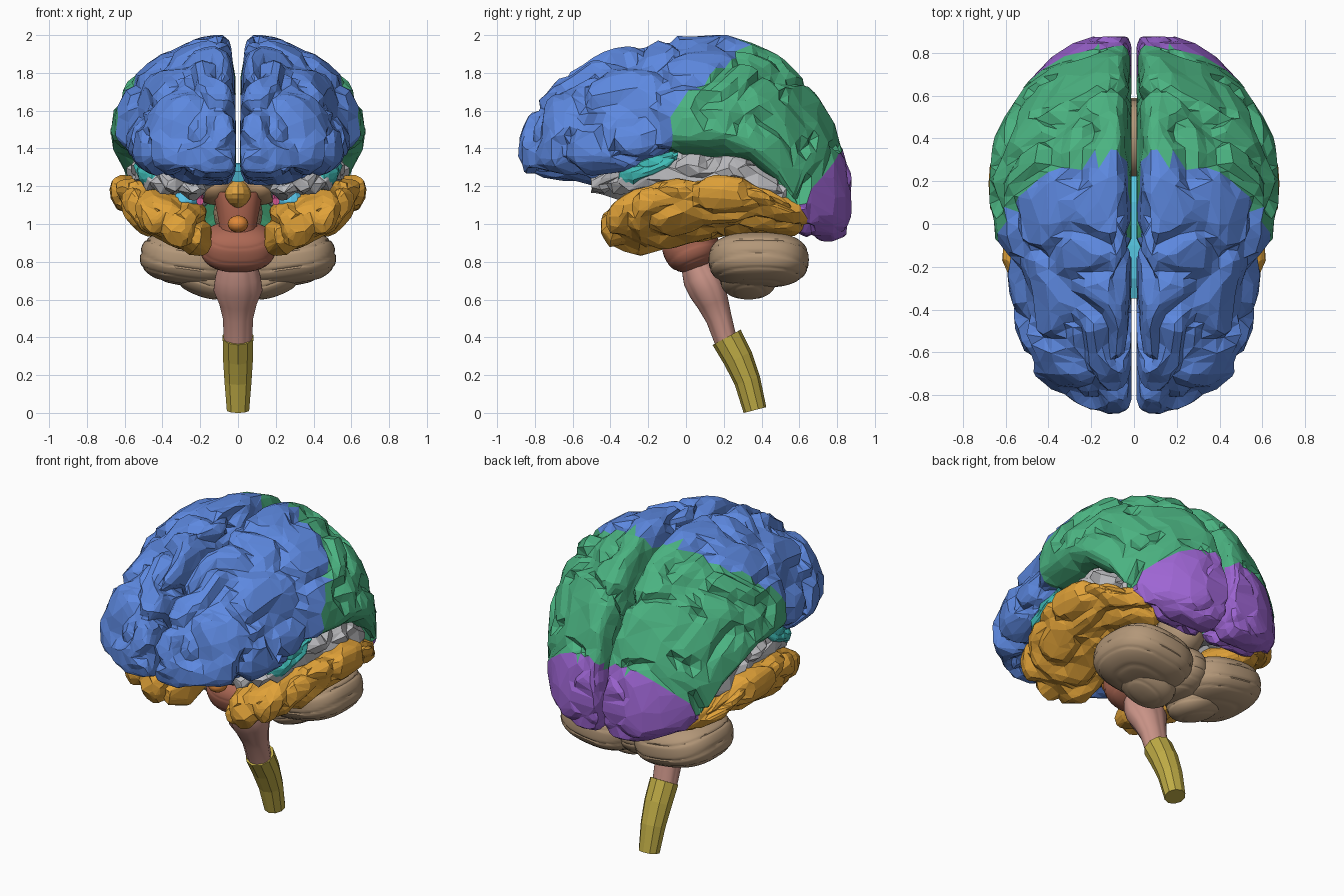
import bpy, bmesh, math
from mathutils import Vector, Matrix, noise

if "Cube" in bpy.data.objects:
    bpy.data.objects.remove(bpy.data.objects["Cube"])


def lerp(table, t):
    """Interpolate the rows of a table keyed by its first column."""
    if t <= table[0][0]:
        return table[0][1:]
    for a, b in zip(table, table[1:]):
        if t <= b[0]:
            f = (t - a[0]) / (b[0] - a[0])
            return [p + (q - p) * f for p, q in zip(a[1:], b[1:])]
    return table[-1][1:]


def finish(bm, name, color=None, smooth=None, mirror=False):
    bmesh.ops.recalc_face_normals(bm, faces=bm.faces)
    mesh = bpy.data.meshes.new(name)
    bm.to_mesh(mesh)
    bm.free()
    ob = bpy.data.objects.new(name, mesh)
    bpy.context.collection.objects.link(ob)
    if smooth:
        mesh.polygons.foreach_set("use_smooth", [True] * len(mesh.polygons))
        mesh.set_sharp_from_angle(angle=math.radians(smooth))
    if color:
        mat = bpy.data.materials.new(name)
        mat.diffuse_color = (*color, 1)
        mat.use_nodes = True
        mat.node_tree.nodes["Principled BSDF"].inputs["Base Color"].default_value = mat.diffuse_color
        mesh.materials.append(mat)
    if mirror:
        ob.modifiers.new("mirror", "MIRROR").use_mirror_merge = False
    return ob


def skin(bm, rings):
    for a, b in zip(rings, rings[1:]):
        for i in range(len(a)):
            j = (i + 1) % len(a)
            bm.faces.new((a[i], a[j], b[j], b[i]))
    bm.faces.new(rings[0])
    bm.faces.new(rings[-1])
    bm.normal_update()


def folded_body(table, ratio, rings=84, segs=64, xmid=None, shear=0.0, low=0.5, depth=0.05, freq=4.2, slope=1.05):
    """Loft rows of (y, x_in, x_out, z_low, z_high), crease it into gyri, reduce to facets."""
    bm = bmesh.new()
    loops = []
    y0, y1 = table[0][0], table[-1][0]
    for r in range(rings + 1):
        y = y0 + (y1 - y0) * (0.5 - 0.5 * math.cos(math.pi * r / rings))
        xi, xo, zb, zt = lerp(table, y)
        xm = xmid if xmid else (xi + xo) / 2
        zc = zb + low * (zt - zb)
        loop = []
        for s in range(segs):
            a = 2 * math.pi * s / segs
            c, n = math.cos(a), math.sin(a)
            x = xm + (xo - xm) * c ** (slope if n > 0 else 0.9) if c > 0 else xm - (xm - xi) * abs(c) ** 0.6
            z = zc + ((zt - zc) if n > 0 else (zc - zb)) * math.copysign(abs(n) ** 0.9, n)
            loop.append(bm.verts.new((x, y, z + shear * (x - xm))))
        loops.append(loop)
    skin(bm, loops)
    bmesh.ops.recalc_face_normals(bm, faces=bm.faces)
    bm.normal_update()
    moves = []
    for v in bm.verts:
        p = Vector((v.co.x, v.co.y * 0.8, v.co.z)) * freq
        p += 0.35 * noise.noise_vector(p * 0.9)
        ridge = min(1, abs(noise.noise(p)) / 0.2)
        fine = noise.noise(p * 2.3 + Vector((7, 3, 1)))
        calm = 0.3 if v.co.y > 0.66 and v.co.z < 1.4 else 1
        moves.append(v.normal * (0.003 - calm * depth * (1 - ridge) + calm * 0.014 * fine))
    for v, m in zip(bm.verts, moves):
        v.co += m
        v.co.x = max(v.co.x, 0.012)
    bmesh.ops.triangulate(bm, faces=bm.faces)
    ob = finish(bm, "temp")
    mod = ob.modifiers.new("facets", "DECIMATE")
    mod.ratio = ratio
    dg = bpy.context.evaluated_depsgraph_get()
    mesh = bpy.data.meshes.new_from_object(ob.evaluated_get(dg))
    out = bmesh.new()
    out.from_mesh(mesh)
    bpy.data.objects.remove(ob)
    return out


def blob(bm, center, radii, power=1.0, tilt=0.0, folds=0, depth=0.05, segs=40, rings=56):
    """Rounded ellipsoid with optional horizontal folds."""
    made = bmesh.ops.create_uvsphere(bm, u_segments=segs, v_segments=rings, radius=1)["verts"]
    turn = Matrix.Rotation(tilt, 3, 'Y')
    for v in made:
        p = v.co.copy()
        g = 0
        if folds:
            g = depth * max(0, 1 - abs(math.sin(folds * (p.z + 0.25 * p.y * p.y))) / 0.3)
        q = Vector([math.copysign(abs(k) ** power, k) * (1 - g) * r for k, r in zip(p, radii)])
        v.co = turn @ q + Vector(center)
    return bm


def tube(name, path, sides, color, flute=0.0, smooth=None, x=0.0, mirror=False):
    """Sweep an oval along rows of (y, z, x radius, depth radius)."""
    bm = bmesh.new()
    loops = []
    for i, (y, z, rx, rd) in enumerate(path):
        a, b = path[max(i - 1, 0)], path[min(i + 1, len(path) - 1)]
        d = Vector((0, b[0] - a[0], b[1] - a[1])).normalized()
        side = Vector((0, -d.z, d.y))
        loop = []
        for s in range(sides):
            t = 2 * math.pi * (s + 0.5) / sides
            k = 1 - flute * max(0, 1 - abs(math.sin(2.5 * (t - math.pi / 2))) / 0.4)
            loop.append(bm.verts.new(Vector((x + rx * k * math.cos(t), y, z)) + side * (rd * k * math.sin(t))))
        loops.append(loop)
    skin(bm, loops)
    return finish(bm, name, color, smooth, mirror)


# Cerebral hemisphere, then its facets are shared out among three lobes
hemi = [(-.88, .05, .12, 1.36, 1.43), (-.855, .015, .22, 1.28, 1.53), (-.8, .012, .33, 1.25, 1.63),
        (-.7, .012, .47, 1.25, 1.745), (-.5, .012, .55, 1.21, 1.88), (-.25, .012, .59, 1.21, 1.96),
        (-.05, .012, .645, 1.33, 1.995), (.2, .012, .68, 1.33, 2.0), (.35, .012, .66, 1.27, 1.96),
        (.5, .012, .6, 1.13, 1.88), (.57, .012, .56, .97, 1.82), (.63, .012, .52, .93, 1.76),
        (.7, .012, .46, .91, 1.67), (.78, .012, .38, .91, 1.53), (.84, .015, .29, .94, 1.37), (.872, .03, .19, 1.03, 1.26)]
central = [(1.2, -.09), (1.52, -.09), (1.6, -.05), (1.68, .03), (1.8, .13), (1.86, .23), (1.92, .3), (2.0, .33)]
back = [(.54, .85), (.62, 1.13), (.83, 1.36), (.9, 1.45)]
cerebrum = folded_body(hemi, 0.22, xmid=0.11, low=0.25, slope=1.4)


def lobe_of(c):
    if c.y > 0.54 and c.z < lerp(back, c.y)[0] + 0.12 * max(0, 0.25 - c.x):
        return 2
    return 0 if c.y < lerp(central, c.z)[0] else 1


lobes = [("frontal_lobes", (.11, .25, .75)), ("parietal_lobes", (.07, .45, .22)), ("occipital_lobes", (.34, .13, .65))]
for i, (name, color) in enumerate(lobes):
    part = cerebrum.copy()
    other = [f for f in part.faces if lobe_of(f.calc_center_median()) != i]
    bmesh.ops.delete(part, geom=other, context='FACES')
    finish(part, name, color, mirror=True)
cerebrum.free()

# Temporal lobes
temporal = [(-.44, .28, .44, .97, 1.08), (-.4, .19, .51, .9, 1.1), (-.25, .14, .58, .87, 1.16),
            (-.1, .14, .63, .9, 1.2), (.1, .18, .67, .95, 1.23), (.3, .22, .67, .97, 1.21),
            (.45, .25, .635, .97, 1.16), (.57, .3, .56, .97, 1.1), (.64, .36, .48, 1.0, 1.07)]
finish(folded_body(temporal, 0.24, rings=50, segs=44, shear=0.34, depth=0.035, slope=0.7),
       "temporal_lobes", (.75, .36, .04), mirror=True)

# Insula in the lateral fissure, and the teal fold at its front
insula = [(-.5, .2, .38, 1.17, 1.24), (-.3, .15, .5, 1.13, 1.36), (0, .1, .57, 1.12, 1.42),
          (.3, .1, .6, 1.1, 1.42), (.5, .15, .54, 1.05, 1.3), (.62, .22, .4, 1.1, 1.22)]
finish(folded_body(insula, 0.2, rings=40, segs=36, freq=6), "insula", (.5, .5, .52), mirror=True)
fold = [(-.36, .4, .46, 1.22, 1.3), (-.28, .36, .52, 1.19, 1.36), (-.15, .36, .55, 1.25, 1.38), (-.04, .45, .55, 1.33, 1.39)]
finish(folded_body(fold, 0.2, rings=24, segs=24, depth=0.02, freq=6), "front_insular_fold", (.05, .5, .47), mirror=True)

# Cerebellum: folded hemispheres, lower tonsils, central vermis
tan = (.45, .31, .19)
bm = blob(bmesh.new(), (.255, .385, .81), (.265, .265, .14), 0.78, -0.14, 7, 0.03)
blob(bm, (.18, .33, .71), (.17, .15, .095), 0.9, -0.35, 4, 0.03)
finish(bm, "cerebellum", tan, 40, True)
finish(blob(bmesh.new(), (0, .37, .81), (.14, .22, .15), 0.9, 0, 8, 0.03), "vermis", tan, 40)

# Brain stem
bm = blob(bmesh.new(), (0, .025, .88), (.2, .15, .125), 0.82, 0, 6, 0.02)
bmesh.ops.rotate(bm, cent=(0, .025, .88), matrix=Matrix.Rotation(math.radians(22), 3, 'X'), verts=bm.verts)
finish(bm, "pons", (.42, .14, .09), 40)
tube("medulla", [(.05, .79, .1, .08), (.08, .72, .12, .1), (.115, .65, .13, .1), (.145, .58, .1, .085),
                 (.175, .5, .08, .07), (.215, .37, .075, .06)], 40, (.58, .29, .24), 0.09, 40)
tube("spinal_cord", [(.215, .4, .085, .085), (.275, .29, .083, .08), (.325, .17, .075, .07), (.365, .015, .062, .062)],
     10, (.52, .41, .06))
tube("midbrain", [(.02, .9, .13, .1), (0, 1.0, .1, .1), (-.02, 1.1, .12, .1), (-.02, 1.17, .13, .09)],
     24, (.42, .13, .08), 0.1, 40)

# Small deep structures seen between the lobes
finish(blob(bmesh.new(), (0, -.2, 1.0), (.055, .06, .045), segs=16, rings=10), "pituitary", (.75, .25, .04), 40)
finish(blob(bmesh.new(), (0, -.12, 1.16), (.07, .12, .075), 1.2, segs=12, rings=8), "hypothalamus", (.8, .4, .06))
finish(blob(bmesh.new(), (.12, .1, 1.2), (.12, .2, .1), segs=16, rings=10), "thalamus", (.5, .3, .15), 40, True)
finish(blob(bmesh.new(), (0, .4, 1.06), (.13, .18, .15), segs=16, rings=10), "upper_vermis", tan, 40)
finish(blob(bmesh.new(), (.28, -.2, 1.12), (.07, .08, .06), segs=12, rings=8), "amygdala", (.1, .55, .8), None, True)
tube("optic_tract", [(-.28, 1.12, .02, .02), (-.1, 1.14, .02, .02), (.1, 1.15, .02, .02)], 8, (.7, .1, .3), x=.2, mirror=True)
tube("corpus_callosum", [(-.34, 1.25, .06, .03), (-.25, 1.28, .08, .035), (-.1, 1.29, .09, .035),
                         (.1, 1.29, .09, .035), (.22, 1.27, .07, .03)], 12, (.1, .6, .8))
